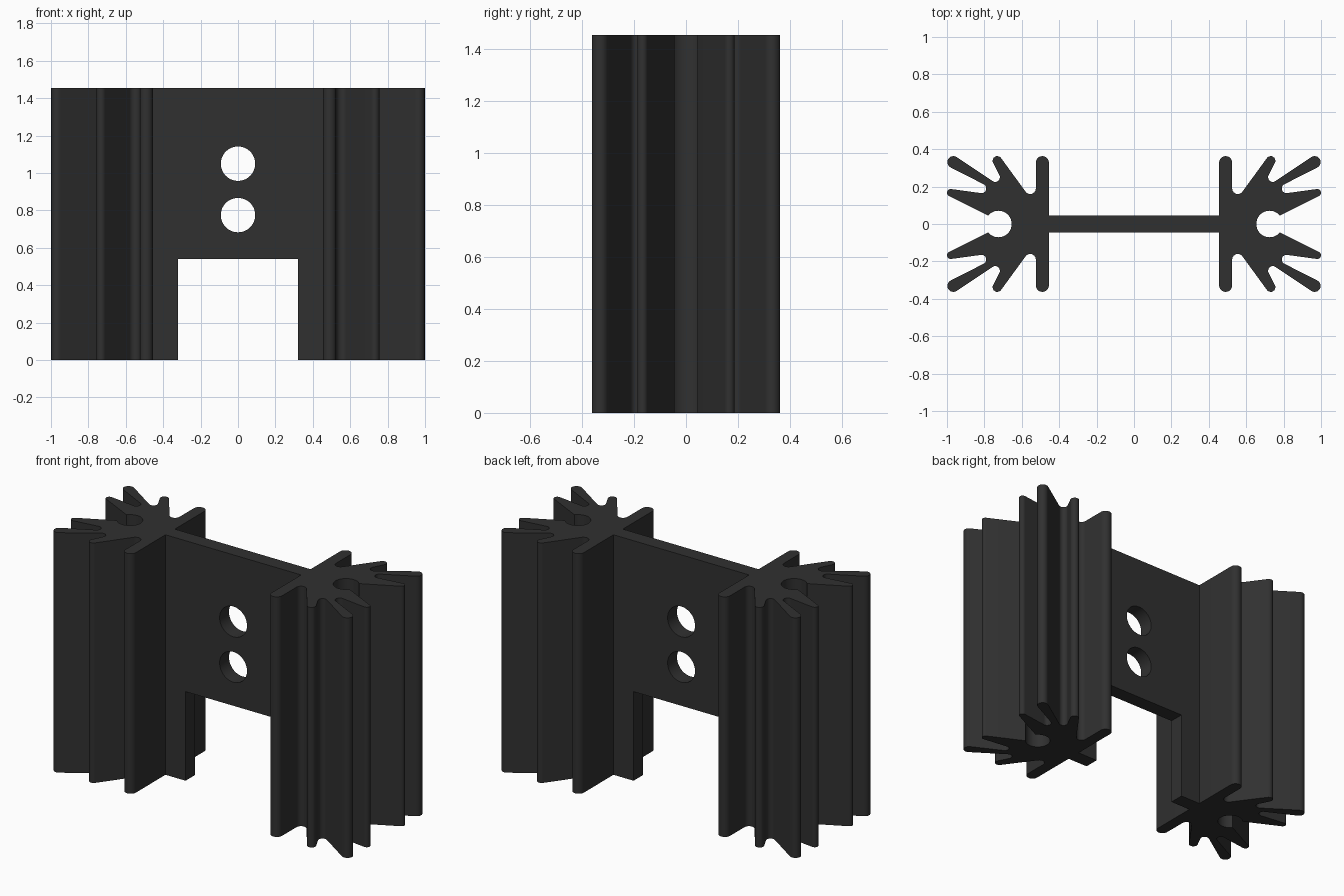
import bpy, bmesh, math
from mathutils import Vector

cube = bpy.data.objects.get("Cube")
if cube:
    bpy.data.objects.remove(cube, do_unlink=True)

HEIGHT = 1.455
WEB = 0.045          # half thickness of the web
BORE = Vector((0.725, 0))
BORE_R = 0.071

# One dark anodised colour
metal = bpy.data.materials.new("dark_metal")
metal.use_nodes = True
metal.diffuse_color = (0.03, 0.03, 0.03, 1)
metal.node_tree.nodes["Principled BSDF"].inputs["Base Color"].default_value = (0.03, 0.03, 0.03, 1)


def polar(angle):
    return Vector((math.cos(angle), math.sin(angle)))


def belt(circles, steps=10):
    """Line wrapped around circles: positive radius is a fin tip, negative a valley."""
    headings = []
    for (ax, ay, ra), (bx, by, rb) in zip(circles, circles[1:]):
        d = Vector((bx - ax, by - ay))
        headings.append(math.atan2(d.y, d.x) - math.asin((ra - rb) / d.length))
    pts = [Vector(circles[0][:2])]
    for (x, y, r), a, b in zip(circles[1:-1], headings, headings[1:]):
        turn = -((a - b) % math.tau) if r > 0 else (b - a) % math.tau
        for i in range(steps + 1):
            pts.append(Vector((x, y)) + r * polar(a + turn * i / steps + math.pi / 2))
    pts.append(Vector(circles[-1][:2]))
    return pts


def extrude(name, pts, height):
    bm = bmesh.new()
    face = bm.faces.new([bm.verts.new((p.x, p.y, 0)) for p in pts])
    up = bmesh.ops.extrude_face_region(bm, geom=[face])["geom"]
    bmesh.ops.translate(bm, vec=(0, 0, height),
                        verts=[v for v in up if isinstance(v, bmesh.types.BMVert)])
    bmesh.ops.recalc_face_normals(bm, faces=bm.faces)
    mesh = bpy.data.meshes.new(name)
    bm.to_mesh(mesh)
    bm.free()
    mesh.materials.append(metal)
    obj = bpy.data.objects.new(name, mesh)
    bpy.context.collection.objects.link(obj)
    return obj


# Fins of one quarter, from the web out to the open bore
fins = belt([
    (0.455, WEB, 0),
    (0.490, 0.328, 0.035),
    (0.555, 0.190, -0.030),
    (0.731, 0.338, 0.025),
    (0.742, 0.250, -0.025),
    (0.966, 0.331, 0.032),
    (0.815, 0.190, -0.025),
    (0.980, 0.167, 0.020),
    (0.780, WEB, 0),
])

# Bore arc, mirrored lower fins, then the same half turned round for the other end
gap = math.atan2(WEB, 0.78 - BORE.x)
arc = [BORE + BORE_R * polar(gap + (math.tau - 2 * gap) * i / 32) for i in range(1, 32)]
half = fins + arc + [Vector((p.x, -p.y)) for p in reversed(fins)]
body = extrude("heat_sink", half + [-p for p in half], HEIGHT)

# Cutters: mounting notch and two round holes through the web
cutters = []
notch = extrude("notch_cutter", [Vector(c) for c in
                ((-0.32, -0.2), (0.32, -0.2), (0.32, 0.2), (-0.32, 0.2))], 0.64)
notch.location.z = -0.1
cutters.append(notch)
for z in (0.775, 1.05):
    hole = extrude("hole_cutter", [0.092 * polar(math.tau * i / 48) for i in range(48)], 0.4)
    hole.rotation_euler.x = math.pi / 2
    hole.location = (0, 0.2, z)
    cutters.append(hole)

bpy.ops.object.select_all(action="DESELECT")
body.select_set(True)
bpy.context.view_layer.objects.active = body
for cutter in cutters:
    cutter.hide_render = True
    cut = body.modifiers.new("cut", "BOOLEAN")
    cut.operation = "DIFFERENCE"
    cut.solver = "EXACT"
    cut.object = cutter
    bpy.ops.object.modifier_apply(modifier=cut.name)
    bpy.data.objects.remove(cutter, do_unlink=True)

bpy.ops.object.shade_smooth_by_angle(angle=math.radians(30))
